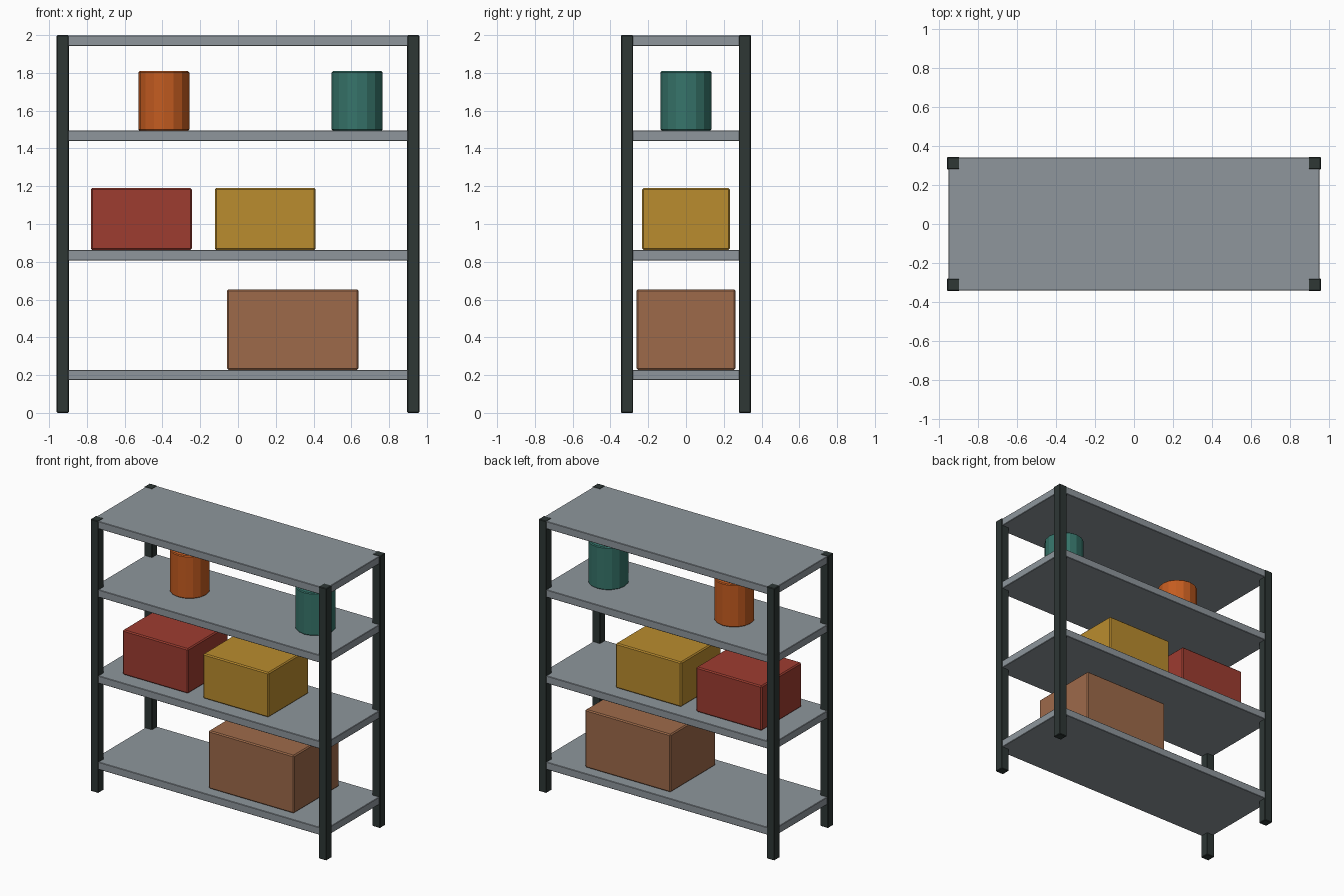
import bpy

cube = bpy.data.objects.get("Cube")
if cube:
    bpy.data.objects.remove(cube, do_unlink=True)


def material(name, srgb):
    """Flat material from an 8-bit display colour."""
    col = [((c / 255 + 0.055) / 1.055) ** 2.4 for c in srgb] + [1.0]
    mat = bpy.data.materials.new(name)
    mat.use_nodes = True
    mat.diffuse_color = col
    bsdf = mat.node_tree.nodes["Principled BSDF"]
    bsdf.inputs["Base Color"].default_value = col
    bsdf.inputs["Roughness"].default_value = 0.7
    return mat


def finish(name, mat, bevel):
    obj = bpy.context.object
    obj.name = obj.data.name = name
    obj.data.materials.append(mat)
    mod = obj.modifiers.new("Soft edges", "BEVEL")
    mod.width = bevel
    mod.segments = 1
    mod.limit_method = "ANGLE"
    return obj


def box(name, mat, centre, size, bevel):
    bpy.ops.mesh.primitive_cube_add(size=1, location=centre)
    bpy.context.object.scale = size
    bpy.ops.object.transform_apply(location=False, rotation=False, scale=True)
    return finish(name, mat, bevel)


def canister(name, mat, x, base):
    height, radius = 0.314, 0.135
    bpy.ops.mesh.primitive_cylinder_add(
        vertices=16, radius=radius, depth=height, location=(x, 0, base + height / 2))
    obj = finish(name, mat, 0.006)
    obj.modifiers[0].angle_limit = 0.8  # only the rims
    return obj


steel = material("shelf grey", (142, 150, 156))
dark = material("dark post", (46, 55, 53))
brown = material("cardboard brown", (158, 106, 74))
red = material("box red", (158, 60, 48))
yellow = material("box yellow", (186, 140, 46))
orange = material("canister orange", (196, 92, 32))
teal = material("canister teal", (54, 116, 106))

# Corner posts
POST = 0.064
for side, sx in (("right", -1), ("left", 1)):
    for end, sy in (("front", -1), ("back", 1)):
        box(f"{end}_{side}_post", dark, (sx * 0.928, sy * 0.312, 1.0),
            (POST, POST, 2.0), 0.004)

# Shelf boards, by height of the upper face
THICK = 0.055
levels = {"bottom": 0.228, "lower": 0.862, "upper": 1.495, "top": 1.998}
for name, z in levels.items():
    box(f"{name}_shelf", steel, (0, 0, z - THICK / 2), (1.906, 0.682, THICK), 0.003)

# Storage boxes
for name, mat, x, level, size in (
        ("brown_box", brown, 0.29, "bottom", (0.696, 0.525, 0.426)),
        ("red_box", red, -0.511, "lower", (0.534, 0.465, 0.329)),
        ("yellow_box", yellow, 0.144, "lower", (0.534, 0.465, 0.329))):
    box(name, mat, (x, 0, levels[level] + size[2] / 2), size, 0.008)

# Canisters
canister("orange_canister", orange, -0.393, levels["upper"])
canister("teal_canister", teal, 0.631, levels["upper"])
